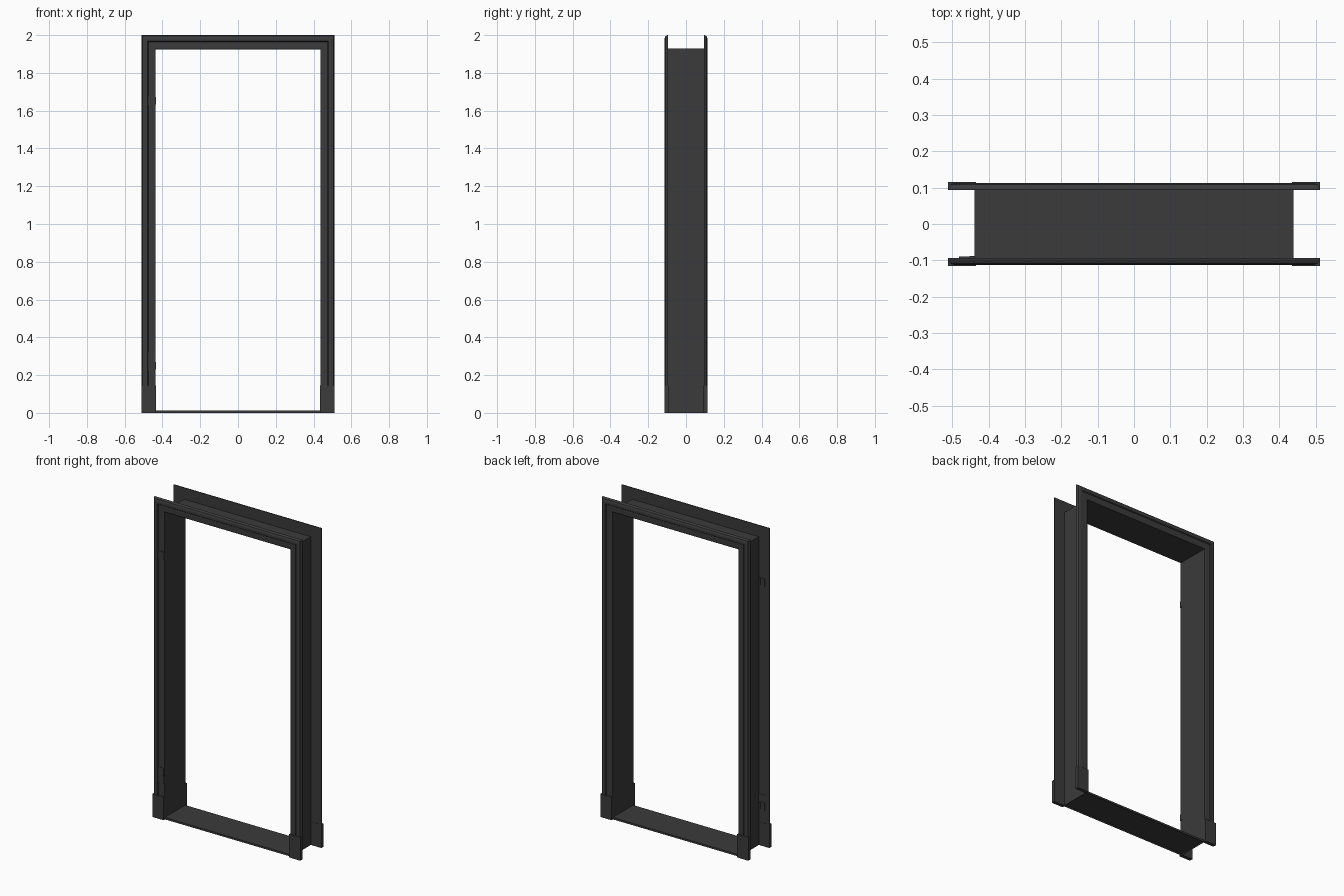
import bpy, bmesh

cube = bpy.data.objects.get("Cube")
if cube:
    bpy.data.objects.remove(cube)

# One dark grey finish for the whole frame
grey = bpy.data.materials.new("dark grey")
grey.use_nodes = True
COLOUR = (0.043, 0.043, 0.043, 1)
grey.diffuse_color = COLOUR
shader = grey.node_tree.nodes["Principled BSDF"]
shader.inputs["Base Color"].default_value = COLOUR
shader.inputs["Roughness"].default_value = 0.7

HALF, HEAD = 0.436, 1.925   # inner opening: half width and height


def finish(name, bm):
    bmesh.ops.recalc_face_normals(bm, faces=bm.faces)
    mesh = bpy.data.meshes.new(name)
    bm.to_mesh(mesh)
    bm.free()
    mesh.materials.append(grey)
    obj = bpy.data.objects.new(name, mesh)
    bpy.context.collection.objects.link(obj)
    return obj


def box(name, x, y, z):
    bm = bmesh.new()
    bmesh.ops.create_cube(bm, size=1)
    for v in bm.verts:
        for i, (lo, hi) in enumerate((x, y, z)):
            v.co[i] = hi if v.co[i] > 0 else lo
    return finish(name, bm)


def sweep(name, profile, side):
    """Sweep (outward offset, depth) points round both jambs and the head with mitred corners."""
    path = [(-HALF, 0, -1, 0), (-HALF, HEAD, -1, 1),
            (HALF, HEAD, 1, 1), (HALF, 0, 1, 0)]
    bm = bmesh.new()
    rings = [[bm.verts.new((x + dx * o, side * d, z + dz * o)) for o, d in profile]
             for x, z, dx, dz in path]
    n = len(profile)
    for a, b in zip(rings, rings[1:]):
        for i in range(n):
            j = (i + 1) % n
            bm.faces.new((a[i], a[j], b[j], b[i]))
    bm.faces.new(rings[0])
    bm.faces.new(rings[-1])
    return finish(name, bm)


# Thin lining between the two faces
sweep("lining", [(0, -0.1), (0, 0.1), (0.003, 0.1), (0.003, -0.1)], 1)

# Moulded casing, plinth blocks and threshold lip on each face
casing = [(0, 0.094), (0, 0.106), (0.006, 0.108), (0.039, 0.108), (0.043, 0.113),
          (0.058, 0.113), (0.069, 0.109), (0.075, 0.098), (0.075, 0.094)]
for face, side in (("front", -1), ("back", 1)):
    sweep(face + "_casing", casing, side)
    for hand, sx in (("left", 1), ("right", -1)):
        box(f"{face}_{hand}_plinth", sorted((sx * (HALF - 0.001), sx * 0.512)),
            sorted((side * 0.093, side * 0.115)), (0, 0.145))
    box(face + "_threshold_lip", (-HALF, HALF), sorted((side * 0.097, side * 0.101)), (0, 0.012))

# Threshold plate
box("threshold", (-HALF, HALF), (-0.1, 0.1), (0.008, 0.012))

# Hinges on the right jamb: leaf plate and knuckle
for place, z in (("upper", 1.652), ("lower", 0.25)):
    box(place + "_hinge_leaf", (-0.481, -0.438), (-0.110, -0.090), (z - 0.024, z + 0.024))
    box(place + "_hinge_knuckle", (-0.452, -0.434), (-0.111, -0.088), (z - 0.02, z + 0.02))

# Cover plate above the lower hinge
box("lower_cover_plate", (-0.481, -0.438), (-0.1095, -0.092), (0.222, 0.322))
